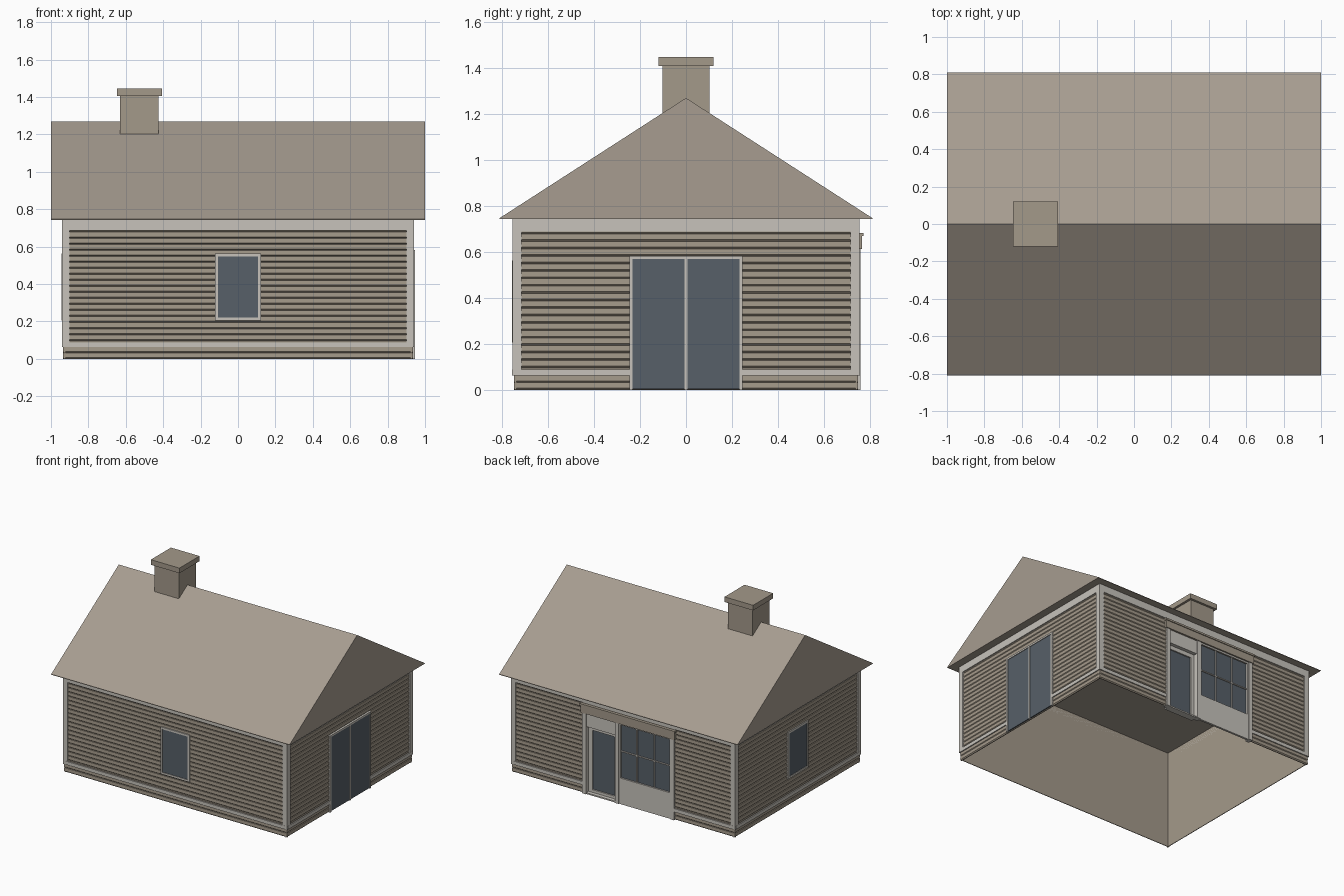
import bpy, bmesh

old = bpy.data.objects.get("Cube")
if old:
    bpy.data.objects.remove(old)


def material(name, r, g, b):
    m = bpy.data.materials.new(name)
    m.use_nodes = True
    m.diffuse_color = (r, g, b, 1)
    m.node_tree.nodes["Principled BSDF"].inputs["Base Color"].default_value = (r, g, b, 1)
    return m


SIDING = material("taupe siding", .37, .32, .255)
ROOF = material("taupe roof", .385, .335, .28)
TRIM = material("pale grey trim", .57, .545, .50)
GLASS = material("slate glass", .095, .115, .138)

# Each wall maps (along, outward, up) to world space
SIDES = {
    "front": lambda u, n, z: (u, -n, z),
    "back": lambda u, n, z: (u, n, z),
    "right": lambda u, n, z: (n, u, z),
    "left": lambda u, n, z: (-n, u, z),
}
HALF = {"front": .935, "back": .935, "right": .748, "left": .748}
OUT = {"front": .748, "back": .748, "right": .935, "left": .935}
EAVE = .742


def prism(name, mat, profile, u0, u1, side):
    """Extrude an (outward, up) profile along a wall."""
    place = SIDES[side]
    bm = bmesh.new()
    ends = [[bm.verts.new(place(u, n, z)) for n, z in profile] for u in (u0, u1)]
    bm.faces.new(ends[0])
    bm.faces.new(ends[1])
    for i in range(len(profile)):
        j = (i + 1) % len(profile)
        bm.faces.new((ends[0][i], ends[0][j], ends[1][j], ends[1][i]))
    bmesh.ops.recalc_face_normals(bm, faces=bm.faces)
    mesh = bpy.data.meshes.new(name)
    bm.to_mesh(mesh)
    bm.free()
    mesh.materials.append(mat)
    ob = bpy.data.objects.new(name, mesh)
    bpy.context.collection.objects.link(ob)
    return ob


def slab(name, mat, side, u0, u1, z0, z1, n0, n1):
    """Box on a wall; n is measured from the wall face."""
    a, b = OUT[side] + n0, OUT[side] + n1
    return prism(name, mat, [(a, z0), (b, z0), (b, z1), (a, z1)], u0, u1, side)


def siding(side, u0, u1):
    """Overlapping clapboards with a flat back."""
    out, boards = OUT[side], 23
    pitch = EAVE / boards
    profile = [(out - .012, 0)]
    for i in range(boards):
        z = i * pitch
        profile += [(out - .007, z), (out, z + .007), (out - .001, z + pitch - .001)]
    profile.append((out - .012, EAVE))
    prism(side + "_siding", SIDING, profile, u0, u1, side)


def frame(name, side, u0, u1, z0, z1, w, n0, n1, sill=True):
    for u in (u0, u1 - w):
        slab(name + "_jamb", TRIM, side, u, u + w, z0, z1, n0, n1)
    slab(name + "_head", TRIM, side, u0 + w, u1 - w, z1 - w, z1, n0, n1)
    if sill:
        slab(name + "_sill", TRIM, side, u0 + w, u1 - w, z0, z0 + w, n0, n1)


# Walls, skirting and boards; the back wall leaves a gap for the shopfront
SHOP0, SHOP1 = -.43, .34
DOOR0, DOOR1 = -.245, .245
for side in SIDES:
    h = HALF[side]
    spans = [(-h, SHOP0), (SHOP1, h)] if side == "back" else [(-h, h)]
    for u0, u1 in spans:
        siding(side, u0, u1)
    low = [(-h, DOOR0), (DOOR1, h)] if side == "right" else spans
    for u0, u1 in low:
        slab(side + "_base_rail", TRIM, side, u0, u1, .062, .088, -.005, .007)
    slab(side + "_top_rail", TRIM, side, -h, h, .688, EAVE, -.012, .006)
    for s in (-1, 1):
        u0, u1 = sorted((s * (h - .034), s * (h + .006)))
        slab(side + "_corner_board", TRIM, side, u0, u1, .062, EAVE, -.005, .006)

# Plain windows
for side in ("front", "left"):
    frame(side + "_window", side, -.122, .122, .205, .562, .015, -.005, .008)
    slab(side + "_window_glass", GLASS, side, -.108, .108, .219, .548, -.005, .004)

# Double door
frame("double_door", "right", DOOR0, DOOR1, 0, .582, .013, -.005, .01, sill=False)
slab("double_door_mullion", TRIM, "right", -.007, .007, 0, .57, -.005, .009)
for s in (-1, 1):
    u0, u1 = sorted((s * .007, s * .233))
    slab("double_door_glass", GLASS, "right", u0, u1, .004, .57, -.005, .005)

# Shopfront: cornice, pilasters, sign panel and stall riser
slab("shop_cornice", SIDING, "back", SHOP0 - .008, SHOP1 + .008, .612, .68, -.01, .016)
slab("shop_cornice_cap", SIDING, "back", SHOP0 - .014, SHOP1 + .014, .668, .682, -.01, .022)
slab("shop_wall_above", SIDING, "back", SHOP0, SHOP1, .6, EAVE, -.012, 0)
for u in (SHOP0, .035, SHOP1 - .03):
    slab("shop_pilaster", TRIM, "back", u, u + .03, 0, .614, -.03, .01)
slab("shop_sign_panel", TRIM, "back", .06, SHOP1 - .03, .51, .614, -.03, .002)
slab("shop_stall_riser", TRIM, "back", SHOP0 + .03, .035, 0, .185, -.012, .004)

# Shop window with glazing bars
W0, W1, Z0, Z1 = SHOP0 + .03, .035, .185, .612
slab("shop_window_glass", GLASS, "back", W0, W1, Z0, Z1, -.015, -.008)
frame("shop_window", "back", W0, W1, Z0, Z1, .012, -.012, .004)
for i in (1, 2):
    u = W0 + (W1 - W0) * i / 3
    slab("shop_window_bar", TRIM, "back", u - .004, u + .004, Z0, Z1, -.012, 0)
zm = (Z0 + Z1) / 2
slab("shop_window_crossbar", TRIM, "back", W0, W1, zm - .004, zm + .004, -.012, 0)

# Recessed shop door with threshold
frame("shop_door", "back", .065, SHOP1 - .03, 0, .51, .03, -.05, -.025)
slab("shop_door_glass", GLASS, "back", .08, SHOP1 - .04, .02, .49, -.05, -.035)
slab("shop_threshold", TRIM, "back", .065, SHOP1 - .03, 0, .01, -.05, .004)

# Solid gabled roof
prism("roof", ROOF, [(-1, EAVE), (1, EAVE), (1, EAVE + .004), (-1, EAVE + .004)], -.81, .81, "right")
prism("roof_gable", ROOF, [(-.81, EAVE + .004), (.81, EAVE + .004), (0, 1.268)], -1, 1, "back")


# Chimney
def block(name, x, half, z0, z1):
    prism(name, SIDING, [(-half, z0), (half, z0), (half, z1), (-half, z1)], x - half, x + half, "back")


block("chimney_stack", -.527, .103, 1.2, 1.408)
block("chimney_cap", -.527, .12, 1.406, 1.445)
